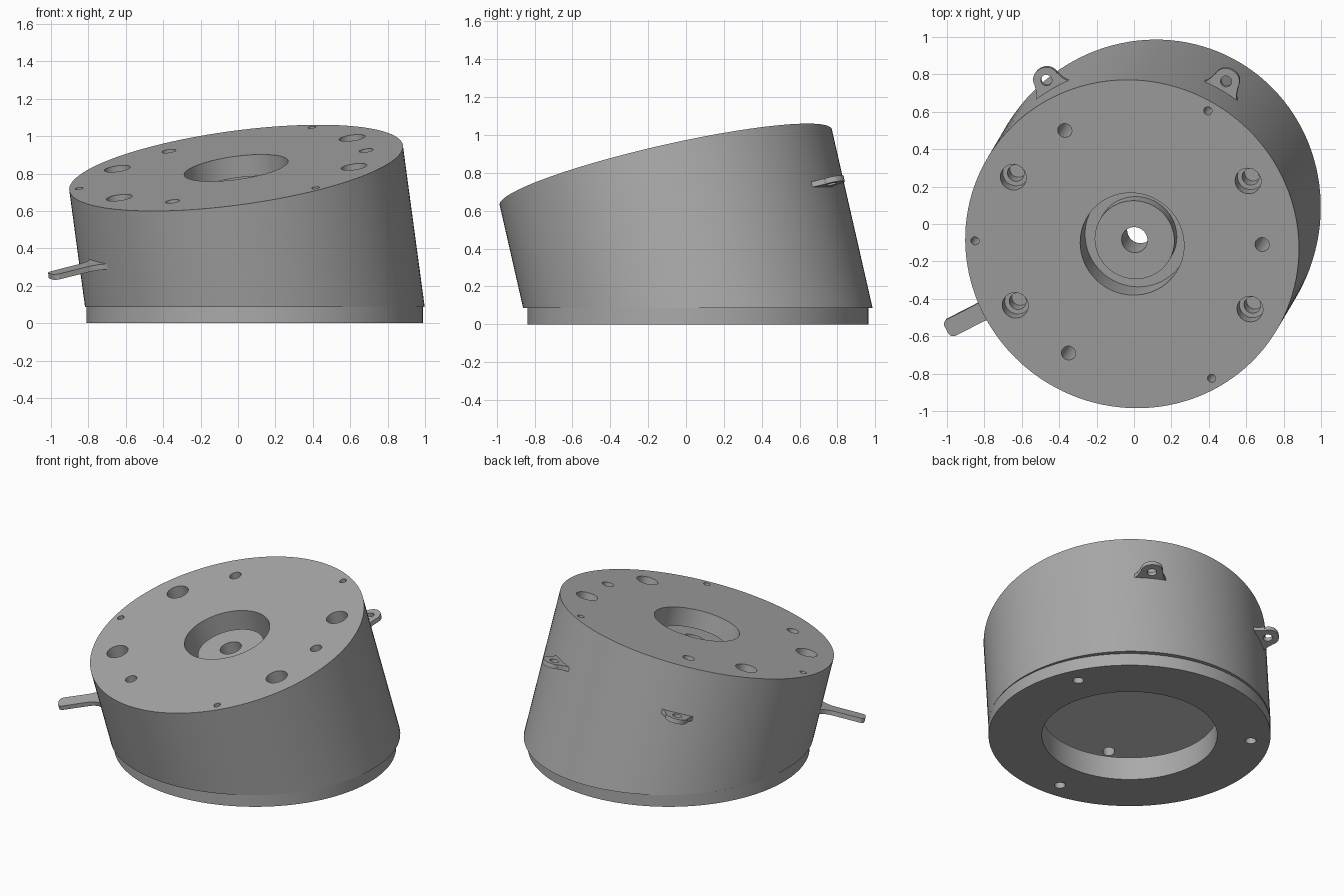
import bpy, bmesh, math
from mathutils import Matrix, Vector

if "Cube" in bpy.data.objects:
    bpy.data.objects.remove(bpy.data.objects["Cube"])

# Single plain grey
grey = bpy.data.materials.new("plain_grey")
grey.use_nodes = True
grey.diffuse_color = (0.4, 0.4, 0.4, 1)
grey.node_tree.nodes["Principled BSDF"].inputs["Base Color"].default_value = (0.4, 0.4, 0.4, 1)

# Tilted frame: origin on the seam between lower shell and top plate
AXIS = Vector((-0.135, -0.228, 1)).normalized()
ORIGIN = Vector((0.033, -0.034, 0.51))
TILT = Matrix.Translation(ORIGIN) @ Vector((0, 0, 1)).rotation_difference(AXIS).to_matrix().to_4x4()
UPRIGHT = Matrix.Translation((0.09, 0.063, 0))
TOP = 0.331
R = 0.9


def finish(name, bm):
    bmesh.ops.recalc_face_normals(bm, faces=bm.faces)
    mesh = bpy.data.meshes.new(name)
    bm.to_mesh(mesh)
    bm.free()
    mesh.materials.append(grey)
    ob = bpy.data.objects.new(name, mesh)
    bpy.context.collection.objects.link(ob)
    return ob


def cylinder(name, frame, radius, low, high, at=(0, 0), sides=48, floor=None):
    """Capped cylinder in a frame, optionally cut off level at a floor height."""
    bm = bmesh.new()
    place = frame @ Matrix.Translation((at[0], at[1], (low + high) / 2))
    bmesh.ops.create_cone(bm, cap_ends=True, segments=sides, radius1=radius,
                          radius2=radius, depth=high - low, matrix=place)
    if floor is not None:
        cut = bmesh.ops.bisect_plane(bm, geom=bm.verts[:] + bm.edges[:] + bm.faces[:],
                                     plane_co=(0, 0, floor), plane_no=(0, 0, 1), clear_inner=True)
        rim = [g for g in cut["geom_cut"] if isinstance(g, bmesh.types.BMEdge)]
        bmesh.ops.edgeloop_fill(bm, edges=rim)
    return finish(name, bm)


def carve(ob, cutters):
    """Subtract the cutters, bake the result and remove them."""
    for c in cutters:
        c.hide_render = True
        mod = ob.modifiers.new("cut", 'BOOLEAN')
        mod.operation, mod.solver, mod.object = 'DIFFERENCE', 'EXACT', c
    bpy.context.view_layer.update()
    baked = bpy.data.meshes.new_from_object(ob.evaluated_get(bpy.context.evaluated_depsgraph_get()))
    ob.modifiers.clear()
    ob.data = baked
    for c in cutters:
        bpy.data.objects.remove(c)


def on_top(x, y):
    """Local position of the top-face point lying at plan position x, y."""
    centre = TILT @ Vector((0, 0, TOP))
    z = centre.z - (AXIS.x * (x - centre.x) + AXIS.y * (y - centre.y)) / AXIS.z
    return (TILT.inverted() @ Vector((x, y, z))).xy


def drill(x, y, radius, depth):
    return cylinder("drill", TILT, radius, TOP - depth, TOP + 0.05, on_top(x, y), 32)


# Top plate with bearing pocket, counterbores, through holes and pin holes
plate = cylinder("top_plate", TILT, R, 0, TOP, sides=128)
cuts = [cylinder("pocket", TILT, 0.28, TOP - 0.2, TOP + 0.05, sides=64)]
for x, y in [(-0.645, 0.25), (-0.635, -0.435), (0.61, 0.23), (0.62, -0.455)]:
    cuts += [drill(x, y, 0.07, 0.1), drill(x, y, 0.045, 0.2)]
for x, y in [(-0.37, 0.5), (0.685, -0.11), (-0.35, -0.69)]:
    cuts.append(drill(x, y, 0.038, 0.4))
for x, y in [(-0.85, -0.09), (0.395, 0.605), (0.415, -0.825)]:
    cuts.append(drill(x, y, 0.022, 0.15))
cuts.append(cylinder("bore", TILT, 0.07, -0.1, TOP))
carve(plate, cuts)

# Raised boss inside the pocket
boss = cylinder("pocket_boss", TILT, 0.215, TOP - 0.2, TOP - 0.1, sides=64)
carve(boss, [cylinder("bore", TILT, 0.07, -0.1, TOP)])

# Hollow lower shell, level at the bottom, with an inward lip
shell = cylinder("lower_shell", TILT, R, -1, 0, sides=128, floor=0.085)
carve(shell, [cylinder("cavity", TILT, 0.8, -1, 0.1, sides=96, floor=0.16),
              cylinder("opening", UPRIGHT, 0.56, 0, 0.2, sides=96)])

# Base ring with three screw holes
base = cylinder("base_ring", UPRIGHT, R, 0, 0.085, sides=128)
holes = [cylinder("opening", UPRIGHT, 0.56, -0.1, 0.2, sides=96)]
for deg in (25, 145, 265):
    a = math.radians(deg)
    holes.append(cylinder("screw", UPRIGHT, 0.035, -0.1, 0.075,
                          (0.776 * math.cos(a), 0.776 * math.sin(a)), 24))
carve(base, holes)


def tab(name, deg, half_base, half_tip, reach, corner, hole=None):
    """Flat tab on the seam: flared root, straight sides, rounded tip."""
    side = [(0.84, half_base)]
    for i in range(9):
        t = i / 8 * math.pi / 2
        side.append((0.99 - 0.11 * math.cos(t), half_base - (half_base - half_tip) * math.sin(t)))
    side = [(min(u, reach - corner), v) for u, v in side]
    for i in range(9):
        t = i / 8 * math.pi / 2
        side.append((reach - corner + corner * math.sin(t), half_tip - corner + corner * math.cos(t)))
    outline = side + [(u, -v) for u, v in reversed(side)]
    frame = TILT @ Matrix.Rotation(math.radians(deg), 4, 'Z')
    bm = bmesh.new()
    face = bm.faces.new([bm.verts.new((u, v, -0.015)) for u, v in outline])
    bmesh.ops.remove_doubles(bm, verts=bm.verts, dist=0.0005)
    out = bmesh.ops.extrude_face_region(bm, geom=bm.faces[:])
    bmesh.ops.translate(bm, vec=(0, 0, 0.03),
                        verts=[g for g in out["geom"] if isinstance(g, bmesh.types.BMVert)])
    bm.transform(frame)
    ob = finish(name, bm)
    if hole:
        carve(ob, [cylinder("eyelet", frame, 0.03, -0.1, 0.1, (hole, 0), 24)])
    return ob


# Two eyelet lugs at the back and a longer pointer arm
parts = [plate, boss, shell, base,
         tab("back_left_lug", 60, 0.13, 0.07, 1.025, 0.065, 0.955),
         tab("back_right_lug", 121, 0.13, 0.07, 1.025, 0.065, 0.955),
         tab("pointer_arm", 208, 0.14, 0.05, 1.19, 0.03)]

# Smooth the round walls, keep the rims sharp
bpy.ops.object.select_all(action='DESELECT')
for ob in parts:
    ob.select_set(True)
bpy.context.view_layer.objects.active = plate
bpy.ops.object.shade_smooth_by_angle(angle=math.radians(30))
